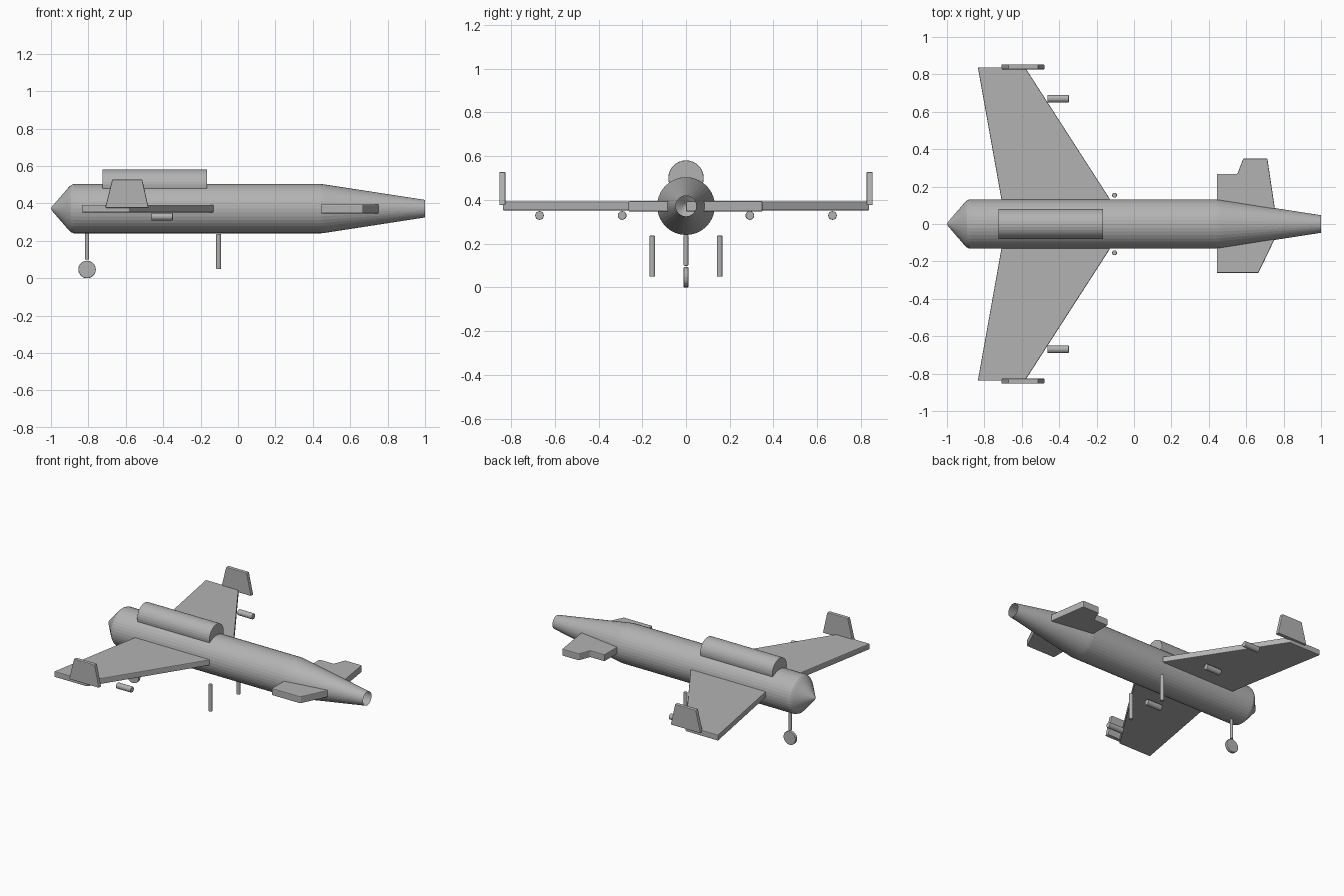
import bpy, bmesh, math
from mathutils import Matrix, Vector

if "Cube" in bpy.data.objects:
    bpy.data.objects.remove(bpy.data.objects["Cube"])

grey = bpy.data.materials.new("hull grey")
grey.diffuse_color = (0.45, 0.45, 0.45, 1)
grey.use_nodes = True
grey.node_tree.nodes["Principled BSDF"].inputs["Base Color"].default_value = grey.diffuse_color


def finish(name, bm):
    bmesh.ops.recalc_face_normals(bm, faces=bm.faces)
    mesh = bpy.data.meshes.new(name)
    bm.to_mesh(mesh)
    bm.free()
    mesh.materials.append(grey)
    ob = bpy.data.objects.new(name, mesh)
    bpy.context.collection.objects.link(ob)
    return ob


def bevel(ob, width):
    mod = ob.modifiers.new("soft edge", "BEVEL")
    mod.width = width
    mod.segments = 2
    mod.limit_method = "ANGLE"
    mod.angle_limit = math.radians(40)


def rod(name, centre, radius, length, axis, sides=16, edge=0.004):
    """Cylinder along one world axis."""
    bm = bmesh.new()
    bmesh.ops.create_cone(bm, cap_ends=True, segments=sides, radius1=radius,
                          radius2=radius, depth=length)
    turn = Vector((0, 0, 1)).rotation_difference(Vector(axis)).to_matrix().to_4x4()
    bm.transform(Matrix.Translation(centre) @ turn)
    ob = finish(name, bm)
    bevel(ob, edge)
    return ob


def plate(name, outline, push):
    """Flat outline of 3D points thickened along push."""
    bm = bmesh.new()
    face = bm.faces.new([bm.verts.new(p) for p in outline])
    moved = bmesh.ops.extrude_face_region(bm, geom=[face])["geom"]
    bmesh.ops.translate(bm, vec=push,
                        verts=[v for v in moved if isinstance(v, bmesh.types.BMVert)])
    ob = finish(name, bm)
    bevel(ob, 0.005)
    return ob


# Fuselage: revolved profile, pointed at one end and open at the other
AXIS_Z = 0.372
profile = [(-1.0, 0.0), (-0.994, 0.012), (-0.905, 0.115), (-0.893, 0.126),
           (-0.878, 0.132), (0.44, 0.132), (0.46, 0.130), (1.0, 0.047)]
bm = bmesh.new()
verts = [bm.verts.new((x, 0, r)) for x, r in profile]
edges = [bm.edges.new(pair) for pair in zip(verts, verts[1:])]
bmesh.ops.spin(bm, geom=verts + edges, cent=(0, 0, 0), axis=(1, 0, 0),
               angle=math.tau, steps=40, use_duplicate=False)
bmesh.ops.remove_doubles(bm, verts=bm.verts, dist=0.0005)
bm.transform(Matrix.Translation((0, 0, AXIS_Z)))
finish("fuselage", bm)

# Rounded hump on the back
rod("dorsal_hump", (-0.445, 0, 0.5), 0.081, 0.56, (1, 0, 0), 32)

# Mirrored parts: wings, tip fins, stores and main legs
for label, s in (("left", 1), ("right", -1)):
    wing = [(-0.705, 0.11), (-0.835, 0.838), (-0.583, 0.838), (-0.13, 0.135), (-0.13, 0.11)]
    plate(label + "_wing", [(x, s * y, 0.352) for x, y in wing], (0, 0, 0.04))
    fin = [(-0.71, 0.376), (-0.478, 0.376), (-0.512, 0.528), (-0.672, 0.528)]
    plate(label + "_tip_fin", [(x, s * 0.826, z) for x, z in fin], (0, s * 0.028, 0))
    for place, y in (("inner", 0.292), ("outer", 0.67)):
        rod(f"{label}_{place}_store", (-0.406, s * y, 0.329), 0.02, 0.115, (1, 0, 0))
    rod(label + "_main_leg", (-0.104, s * 0.154, 0.143), 0.013, 0.188, (0, 0, 1))

# Small planes, different on each side
notched = [(0.443, 0.0), (0.443, 0.268), (0.553, 0.268), (0.584, 0.35),
           (0.713, 0.35), (0.752, 0.09), (0.755, 0.0)]
plate("left_small_plane", [(x, y, 0.347) for x, y in notched], (0, 0, 0.048))
plain = [(0.443, -0.06), (0.443, -0.262), (0.665, -0.262), (0.755, -0.075), (0.755, -0.06)]
plate("right_small_plane", [(x, y, 0.347) for x, y in plain], (0, 0, 0.048))

# Single leg with wheel
rod("single_leg", (-0.807, 0, 0.17), 0.0105, 0.142, (0, 0, 1))
rod("wheel", (-0.807, 0, 0.047), 0.047, 0.022, (0, 1, 0), 20)
